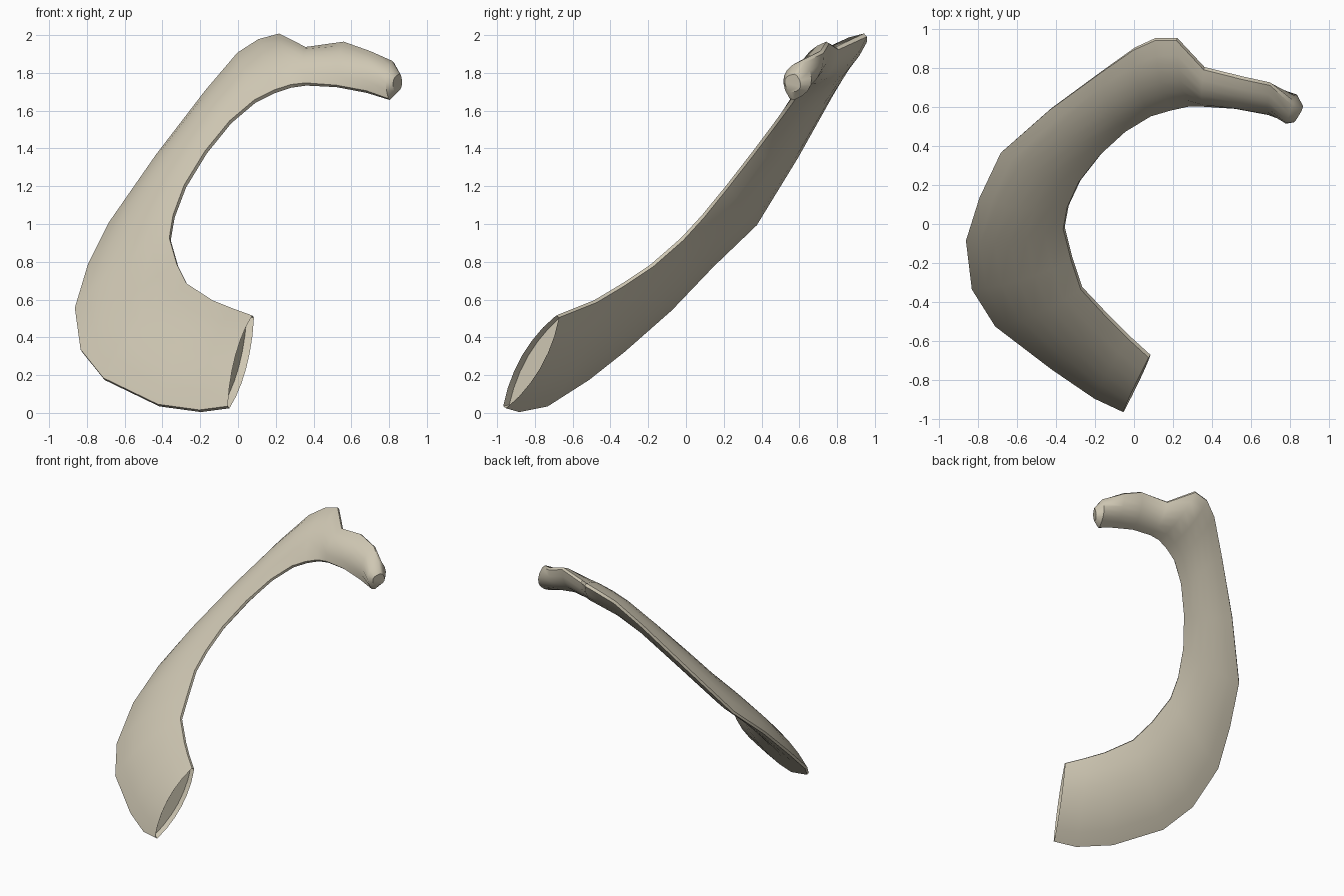
import bpy, bmesh, math
from mathutils import Vector

if "Cube" in bpy.data.objects:
    bpy.data.objects.remove(bpy.data.objects["Cube"])

bone = bpy.data.materials.new("pale bone")
bone.use_nodes = True
COLOUR = (0.62, 0.57, 0.45, 1)
bone.diffuse_color = COLOUR
bone.node_tree.nodes["Principled BSDF"].inputs["Base Color"].default_value = COLOUR

# Stations along the rib: inner edge, outer edge, thickness
STATIONS = [
    ((.08, -.68, .51), (-.05, -.96, .03), .13),
    ((-.03, -.58, .55), (-.2, -.89, .01), .13),
    ((-.13, -.48, .59), (-.42, -.74, .04), .13),
    ((-.27, -.33, .68), (-.71, -.52, .18), .12),
    ((-.32, -.18, .78), (-.83, -.33, .33), .12),
    ((-.36, -.02, .92), (-.86, -.08, .55), .12),
    ((-.34, .09, 1.04), (-.79, .14, .78), .12),
    ((-.28, .22, 1.2), (-.68, .37, 1.0), .12),
    ((-.17, .36, 1.38), (-.43, .59, 1.36), .12),
    ((-.04, .48, 1.54), (-.17, .78, 1.7), .12),
    ((.09, .56, 1.65), (0, .9, 1.9), .13),
    ((.19, .59, 1.7), (.11, .95, 1.97), .14),
    ((.28, .61, 1.73), (.22, .95, 2.0), .14),
    ((.36, .61, 1.74), (.36, .8, 1.93), .13),
    ((.52, .6, 1.73), (.56, .75, 1.96), .12),
    ((.68, .57, 1.7), (.7, .72, 1.91), .12),
    ((.8, .56, 1.66), (.82, .62, 1.86), .16),
    ((.83, .55, 1.7), (.86, .58, 1.79), .1),
]
STEPS = 6      # points across each broad face
RIM = 0.16     # thickness left at the narrow edges

inner = [Vector(s[0]) for s in STATIONS]
outer = [Vector(s[1]) for s in STATIONS]
middle = [(a + b) / 2 for a, b in zip(inner, outer)]
last = len(STATIONS) - 1


def section(i):
    """Lens-shaped ring across the bone at station i."""
    along = middle[min(i + 1, last)] - middle[max(i - 1, 0)]
    across = outer[i] - inner[i]
    normal = across.cross(along).normalized()
    half = STATIONS[i][2] / 2
    ring = []
    for side in (1, -1):
        for k in range(STEPS + 1):
            u = k / STEPS if side == 1 else 1 - k / STEPS
            bulge = RIM + (1 - RIM) * math.sin(math.pi * u) ** 0.8
            ring.append(inner[i] + across * u + normal * side * half * bulge)
    return ring


# Loft the sections into one curved bone
bm = bmesh.new()
rings = [[bm.verts.new(p) for p in section(i)] for i in range(last + 1)]
count = len(rings[0])
for a, b in zip(rings, rings[1:]):
    for j in range(count):
        k = (j + 1) % count
        bm.faces.new((a[j], a[k], b[k], b[j]))
head_cap = bm.faces.new(rings[-1])
front_cap = bm.faces.new(list(reversed(rings[0])))
bmesh.ops.recalc_face_normals(bm, faces=bm.faces)

# Hollow the broad front end a little
bmesh.ops.inset_region(bm, faces=[front_cap], thickness=0.012)
pull = (middle[1] - middle[0]).normalized() * 0.04
bmesh.ops.translate(bm, verts=front_cap.verts, vec=pull)

mesh = bpy.data.meshes.new("rib_bone")
bm.to_mesh(mesh)
bm.free()
mesh.materials.append(bone)
rib = bpy.data.objects.new("rib_bone", mesh)
bpy.context.collection.objects.link(rib)
bpy.context.view_layer.objects.active = rib
rib.select_set(True)
bpy.ops.object.shade_smooth_by_angle(angle=math.radians(40))
